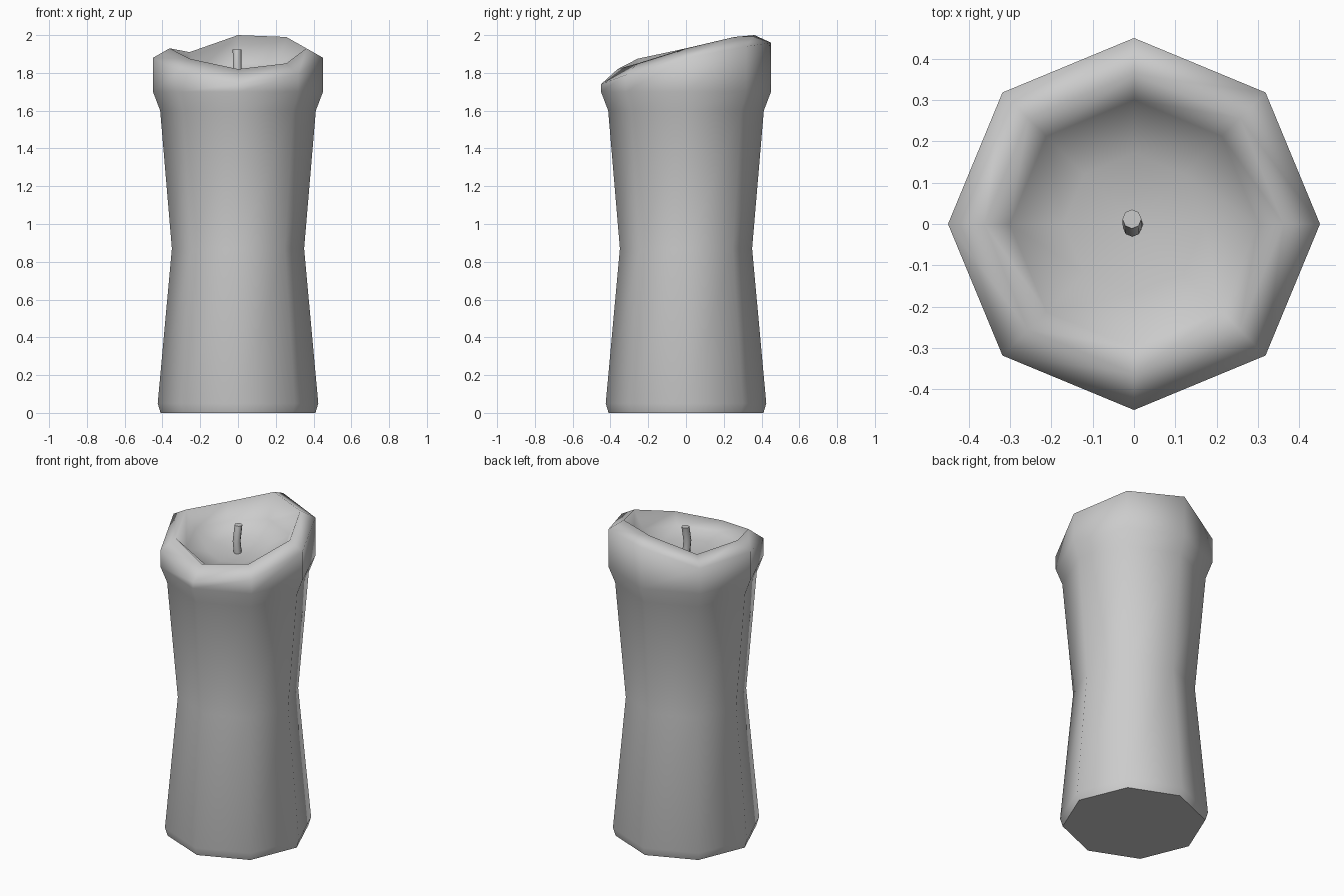
import bpy, bmesh
from math import cos, sin, pi
from mathutils import Vector

if "Cube" in bpy.data.objects:
    bpy.data.objects.remove(bpy.data.objects["Cube"])


def loft(name, rings, tip=None):
    """Skin a list of closed rings; flat bottom cap, top closed by a tip or a cap."""
    bm = bmesh.new()
    loops = [[bm.verts.new(p) for p in r] for r in rings]
    n = len(loops[0])
    for a, b in zip(loops, loops[1:]):
        for i in range(n):
            j = (i + 1) % n
            bm.faces.new((a[i], a[j], b[j], b[i])).smooth = True
    caps = [bm.faces.new(loops[0][::-1])]
    if tip:
        t = bm.verts.new(tip)
        for i in range(n):
            bm.faces.new((loops[-1][i], loops[-1][(i + 1) % n], t)).smooth = True
    else:
        caps.append(bm.faces.new(loops[-1]))
    for f in caps:
        for e in f.edges:
            e.smooth = False
    bmesh.ops.recalc_face_normals(bm, faces=bm.faces)
    me = bpy.data.meshes.new(name)
    bm.to_mesh(me)
    bm.free()
    ob = bpy.data.objects.new(name, me)
    bpy.context.collection.objects.link(ob)
    return ob


def ring(r, heights, c=(0, 0)):
    n = len(heights)
    return [Vector((c[0] + r * cos(2 * pi * i / n), c[1] + r * sin(2 * pi * i / n), z))
            for i, z in enumerate(heights)]


# candle body: octagonal waisted column, uneven melted rim and hollow
rim = [1.93, 1.99, 2.0, 1.91, 1.93, 1.875, 1.82, 1.85]      # counter-clockwise from +x
outer = [1.88, 1.94, 1.96, 1.86, 1.88, 1.81, 1.74, 1.79]
body = [(0.41, 0.0), (0.425, 0.05), (0.35, 0.87), (0.412, 1.6), (0.45, 1.7)]
rings = [ring(r, [z] * 8) for r, z in body]
rings += [ring(0.45, outer), ring(0.362, rim)]
rings.append(ring(0.30, [1.78 + 0.4 * (z - 1.82) for z in rim]))
rings.append(ring(0.17, [1.765 + 0.1 * (z - 1.82) for z in rim]))
loft("candle_body", rings, tip=(0, 0, 1.755))

# wick: thin, slightly bent
path = [(0.0, 0.0, 1.74), (-0.004, -0.008, 1.83), (-0.005, 0.012, 1.925)]
loft("wick", [ring(0.023, [z] * 8, (x, y)) for x, y, z in path])
